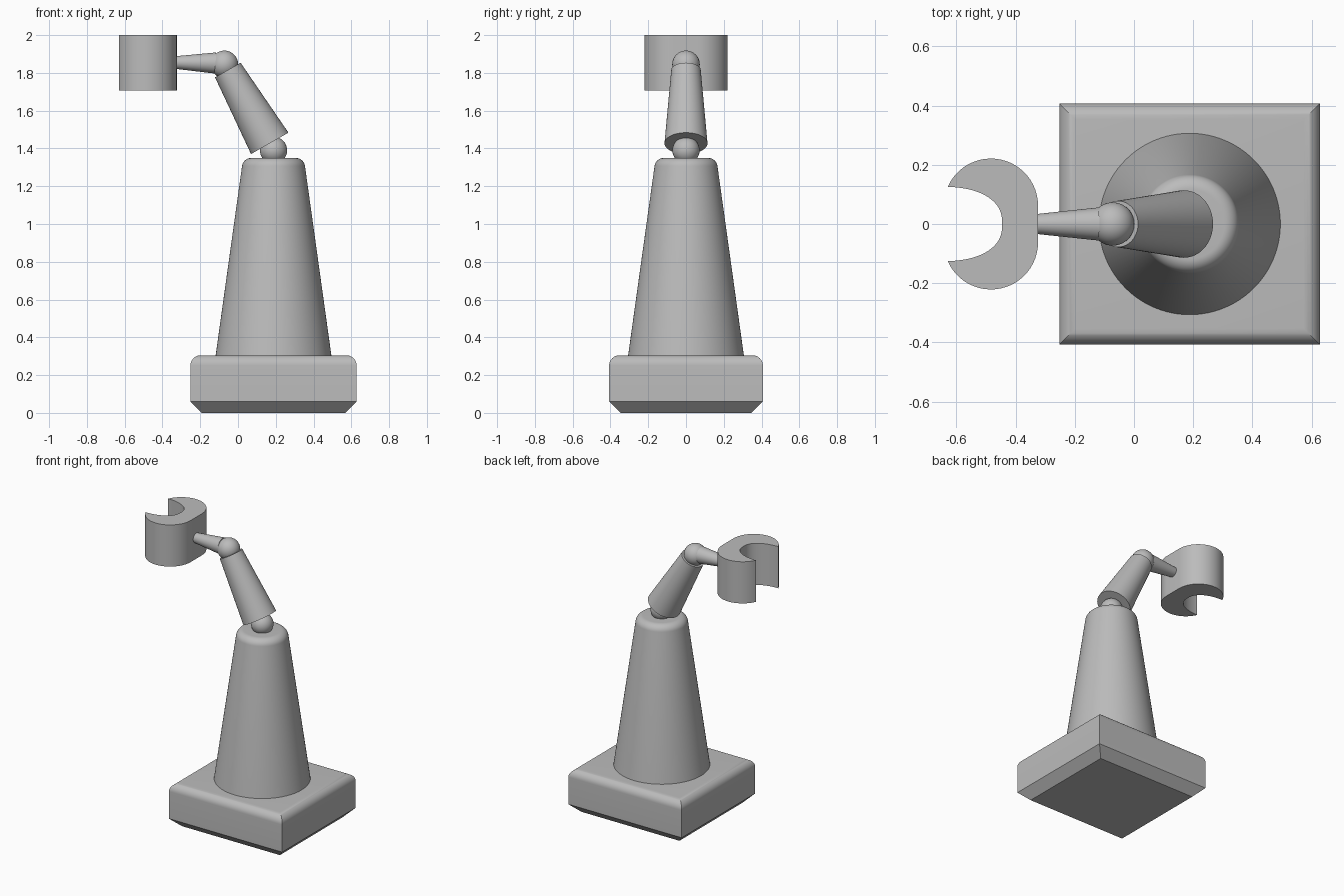
import bpy, bmesh
from math import sin, cos, pi, radians
from mathutils import Vector, Matrix

old = bpy.data.objects.get("Cube")
if old:
    bpy.data.objects.remove(old, do_unlink=True)

GREY = (0.5, 0.5, 0.5, 1)
mat = bpy.data.materials.new("plain grey")
mat.diffuse_color = GREY
mat.use_nodes = True
mat.node_tree.nodes["Principled BSDF"].inputs["Base Color"].default_value = GREY

AXIS_X = 0.188   # centre of base, tower and lower joint


def finish(bm, name):
    bmesh.ops.recalc_face_normals(bm, faces=bm.faces)
    mesh = bpy.data.meshes.new(name)
    bm.to_mesh(mesh)
    bm.free()
    mesh.materials.append(mat)
    obj = bpy.data.objects.new(name, mesh)
    bpy.context.collection.objects.link(obj)
    bpy.ops.object.select_all(action="DESELECT")
    obj.select_set(True)
    bpy.context.view_layer.objects.active = obj
    bpy.ops.object.shade_smooth_by_angle(angle=radians(30))
    return obj


def loft(name, rings):
    """Skin a stack of equal-length rings and cap both ends."""
    bm = bmesh.new()
    loops = [[bm.verts.new(p) for p in ring] for ring in rings]
    n = len(loops[0])
    for a, b in zip(loops, loops[1:]):
        for i in range(n):
            j = (i + 1) % n
            bm.faces.new((a[i], a[j], b[j], b[i]))
    bm.faces.new(loops[0])
    bm.faces.new(loops[-1])
    return finish(bm, name)


def ball(name, centre, radius):
    bm = bmesh.new()
    bmesh.ops.create_uvsphere(bm, u_segments=48, v_segments=24, radius=radius,
                              matrix=Matrix.Translation(centre))
    finish(bm, name)


def tapered_rod(name, start, end, r_start, r_end):
    start, end = Vector(start), Vector(end)
    axis = end - start
    bm = bmesh.new()
    bmesh.ops.create_cone(bm, cap_ends=True, segments=64, radius1=r_start,
                          radius2=r_end, depth=axis.length)
    turn = axis.to_track_quat("Z", "Y").to_matrix().to_4x4()
    bm.transform(Matrix.Translation((start + end) / 2) @ turn)
    finish(bm, name)


def fillet(radius, top, sweep=90, steps=10):
    """Inset and height pairs of a rounded upper edge."""
    first = radians(90 - sweep)
    angles = [first + radians(sweep) * i / steps for i in range(steps + 1)]
    return [(radius * (1 - cos(a)), top - radius * (1 - sin(a))) for a in angles]


# Base block: chamfered underneath, rounded and mitred on top
def rectangle(inset, z):
    hx, hy = 0.44 - inset, 0.407 - inset
    return [(AXIS_X + sx * hx, sy * hy, z)
            for sx, sy in ((-1, -1), (1, -1), (1, 1), (-1, 1))]


loft("base", [rectangle(*p) for p in [(0.06, 0), (0, 0.06)] + fillet(0.055, 0.305)])


# Tower: tapered body with a rounded shoulder
def circle(r, z, n=96):
    return [(AXIS_X + r * cos(2 * pi * i / n), r * sin(2 * pi * i / n), z)
            for i in range(n)]


shoulder = [(0.167 - inset, z) for inset, z in fillet(0.05, 1.35, sweep=82)]
loft("tower", [circle(*p) for p in [(0.307, 0.3)] + shoulder])

# Arm: two ball joints and two tapered segments
ball("lower_joint", (AXIS_X, 0, 1.39), 0.072)
tapered_rod("upper_arm", (0.168, 0, 1.427), (-0.054, 0, 1.815), 0.114, 0.078)
ball("upper_joint", (-0.072, 0, 1.845), 0.073)
tapered_rod("forearm", (-0.118, 0, 1.852), (-0.335, 0, 1.855), 0.056, 0.033)

# Gripper: open claw outline, upper half mirrored, then extruded upward
STEPS = 24
half = []
for i in range(STEPS + 1):               # outer arc from back to finger tip
    a = radians(157) * i / STEPS
    half.append((-0.483 + 0.159 * cos(a), 0.062 + 0.159 * sin(a)))
for i in range(1, STEPS):                # inner curve from tip to throat
    a = pi / 2 * (1 - i / STEPS)
    half.append((-0.63 + 0.185 * cos(a), 0.125 * sin(a) ** 0.8))
half.append((-0.445, 0))
outline = half + [(x, -y) for x, y in reversed(half[:-1])]
loft("gripper", [[(x, y, z) for x, y in outline] for z in (1.708, 2.0)])
